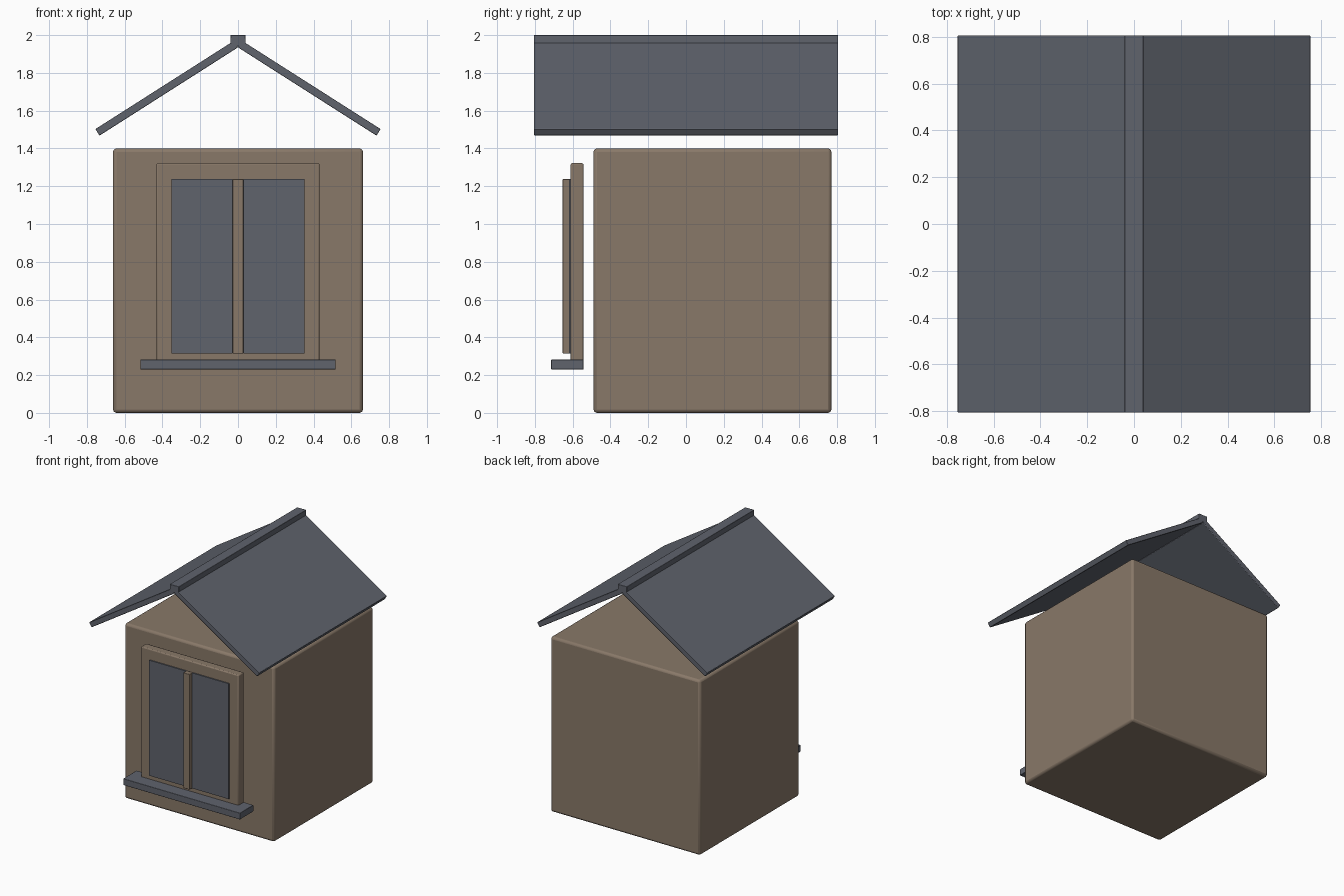
import bpy, math
from mathutils import Matrix, Vector

if "Cube" in bpy.data.objects:
    bpy.data.objects.remove(bpy.data.objects["Cube"])


def material(name, rgb):
    m = bpy.data.materials.new(name)
    m.diffuse_color = (*rgb, 1)
    m.use_nodes = True
    m.node_tree.nodes["Principled BSDF"].inputs["Base Color"].default_value = m.diffuse_color
    return m


BROWN = material("warm brown", (0.250, 0.190, 0.140))
SLATE = material("slate grey", (0.115, 0.125, 0.152))


def box(name, lo, hi, mat, bevel=0.0, segments=2, matrix=None):
    """Box between two corners, optionally moved by a matrix and bevelled."""
    lo, hi = Vector(lo), Vector(hi)
    bpy.ops.mesh.primitive_cube_add(size=1)
    ob = bpy.context.object
    ob.name = name
    ob.data.transform(Matrix.Translation((lo + hi) / 2) @ Matrix.Diagonal((*(hi - lo), 1)))
    if matrix:
        ob.data.transform(matrix)
    ob.data.materials.append(mat)
    if bevel:
        b = ob.modifiers.new("soft edges", 'BEVEL')
        b.width, b.segments = bevel, segments
        bpy.ops.object.shade_smooth_by_angle(angle=math.radians(35))
    return ob


# Main body
box("body", (-0.662, -0.49, 0), (0.662, 0.77, 1.40), BROWN, 0.018)

# Window: frame, two panes, centre bar and sill
box("window_frame", (-0.432, -0.611, 0.23), (0.432, -0.543, 1.322), BROWN, 0.008)
for side, x0, x1 in (("left", -0.352, -0.028), ("right", 0.028, 0.352)):
    box(f"window_pane_{side}", (x0, -0.620, 0.314), (x1, -0.611, 1.237), SLATE)
box("window_bar", (-0.028, -0.653, 0.314), (0.028, -0.611, 1.237), BROWN, 0.003)
box("window_sill", (-0.517, -0.714, 0.23), (0.517, -0.543, 0.282), SLATE, 0.003)

# Roof slopes, hinged at the ridge and mirrored by turning round z
run, drop = 0.733, 0.467
pitch, length = math.atan2(drop, run), math.hypot(run, drop)
for side, turn in (("right", 0), ("left", math.pi)):
    place = (Matrix.Translation((0, 0, 1.935)) @ Matrix.Rotation(turn, 4, 'Z')
             @ Matrix.Rotation(pitch, 4, 'Y'))
    box(f"roof_slope_{side}", (0, -0.806, 0), (length, 0.806, 0.041), SLATE, 0.004, 2, place)

# Ridge cap
box("ridge_cap", (-0.04, -0.806, 1.94), (0.04, 0.806, 2.0), SLATE, 0.003)
